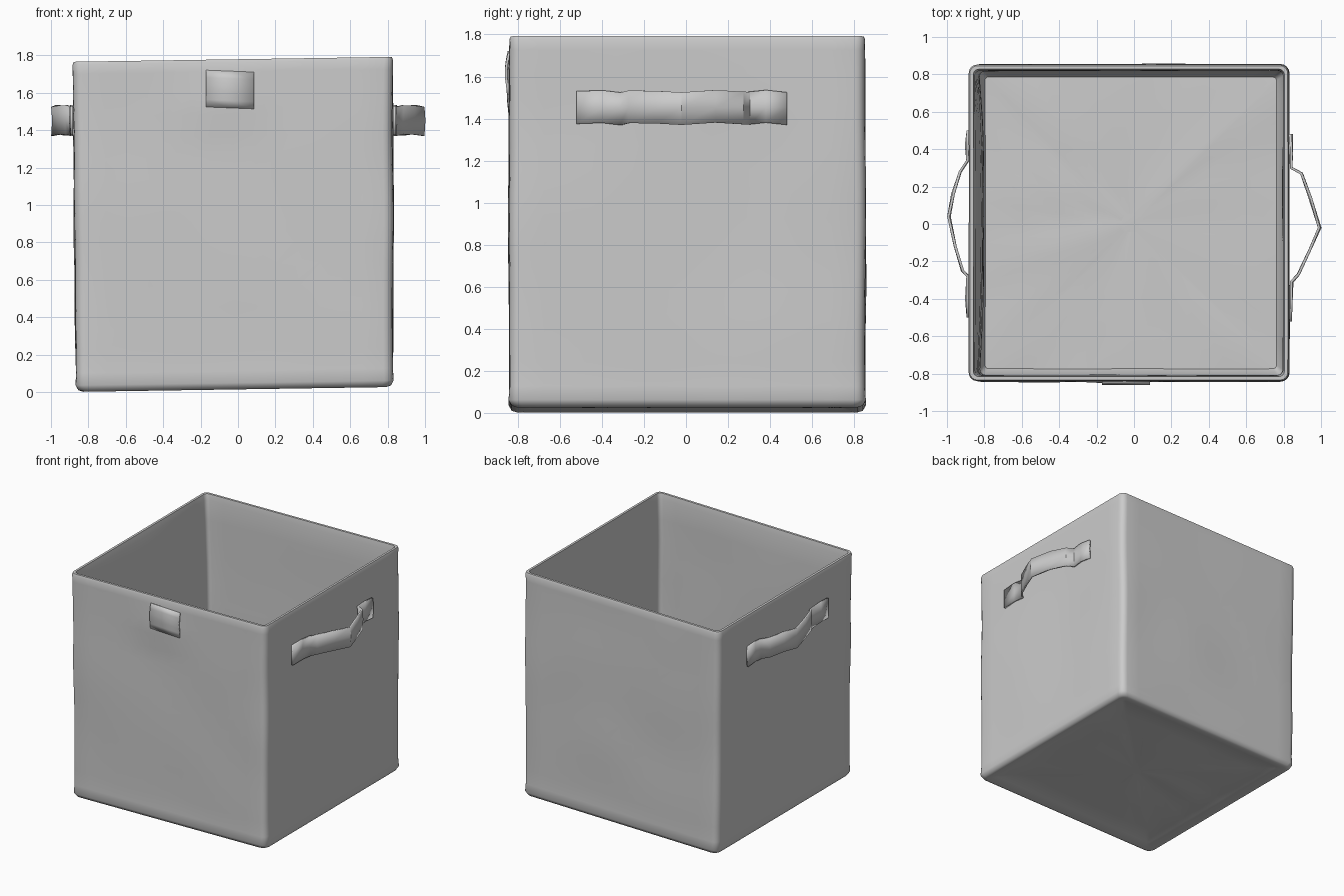
import bpy, bmesh, math
from mathutils import Vector, noise

cube = bpy.data.objects.get("Cube")
if cube:
    bpy.data.objects.remove(cube, do_unlink=True)

grey = bpy.data.materials.new("grey_fabric")
grey.use_nodes = True
grey.diffuse_color = (0.6, 0.6, 0.6, 1)
grey.node_tree.nodes["Principled BSDF"].inputs["Base Color"].default_value = (0.6, 0.6, 0.6, 1)


def finish(name, bm, angle=50, thickness=0):
    if not thickness:
        bmesh.ops.recalc_face_normals(bm, faces=bm.faces)
    mesh = bpy.data.meshes.new(name)
    bm.to_mesh(mesh)
    bm.free()
    mesh.materials.append(grey)
    ob = bpy.data.objects.new(name, mesh)
    bpy.context.collection.objects.link(ob)
    if thickness:
        mod = ob.modifiers.new("thickness", "SOLIDIFY")
        mod.thickness = thickness
        mod.offset = 0
    bpy.ops.object.select_all(action="DESELECT")
    ob.select_set(True)
    bpy.context.view_layer.objects.active = ob
    bpy.ops.object.shade_smooth_by_angle(angle=math.radians(angle))
    return ob


def rounded_square(half, radius, side=14, arc=4):
    """Outline of a rounded square, evenly sampled along each side."""
    pts = []
    flat = half - radius
    for k in range(4):
        c, s = math.cos(k * math.pi / 2), math.sin(k * math.pi / 2)
        quarter = [(half, -flat + 2 * flat * i / side) for i in range(side)]
        for i in range(arc):
            a = math.pi / 2 * i / arc
            quarter.append((flat + radius * math.cos(a), flat + radius * math.sin(a)))
        pts += [(x * c - y * s, x * s + y * c) for x, y in quarter]
    return pts


def sag(x, y, z, inner):
    """Soft cloth shape: leaning left wall, tilted base, shallow wrinkles."""
    up = z / 1.78
    mid = math.sin(math.pi * min(max(up, 0), 1))
    if x < 0:
        t = min(1, -x / 0.8)
        x -= 0.02 * up * t
        if inner:
            x += 0.045 * mid * t * max(0, 1 - y * y)
    # bulge under the front tag
    if y < -0.7 and not inner:
        y -= 0.018 * math.exp(-((x + 0.08) / 0.2) ** 2 - ((z - 1.53) / 0.12) ** 2)
    n = noise.noise_vector(Vector((x, y, z)) * 1.7) * 0.012 * mid
    if z < 0.1 and max(abs(x), abs(y)) < 0.7:
        z += 0.025 * abs(noise.noise(Vector((x * 3, y * 3, 1))))
    return (x + n.x - 0.018, y + n.y + 0.006, z + 0.017 * x * 0.9 + 0.014)


# Bin: one skin running from under the base, up, over the rim and down inside
levels = [(0.02, h, 0.02, False) for h in (0.05, 0.2, 0.4, 0.6, 0.75)]
levels += [(0.0, 0.81, 0.04, False), (0.008, 0.835, 0.05, False), (0.035, 0.85, 0.05, False)]
levels += [(0.1 + 1.6 * i / 14, 0.846, 0.05, False) for i in range(15)]
levels += [(1.75, 0.846, 0.045, False), (1.765, 0.84, 0.04, False), (1.765, 0.822, 0.03, True)]
levels += [(1.72 - 1.6 * i / 10, 0.815, 0.03, True) for i in range(11)]
levels += [(0.06, h, 0.02, True) for h in (0.78, 0.6, 0.4, 0.2, 0.05)]
bm = bmesh.new()
rings = [[bm.verts.new(sag(x, y, z, inner)) for x, y in rounded_square(h, r)]
         for z, h, r, inner in levels]
for a, b in zip(rings, rings[1:]):
    for i in range(len(a)):
        j = (i + 1) % len(a)
        bm.faces.new((a[i], a[j], b[j], b[i]))
bm.faces.new(rings[0])
bm.faces.new(rings[-1])
finish("fabric_bin", bm)


def strap(name, path, z_low, z_high):
    """Vertical band following a plan path, slightly crumpled."""
    bm = bmesh.new()
    rows = []
    for i, (x, y) in enumerate(path):
        wob = 0.006 * math.sin(i * 2.3)
        rows.append([bm.verts.new((x, y, z_low + wob)),
                     bm.verts.new((x - wob, y, (z_low + z_high) / 2)),
                     bm.verts.new((x, y, z_high + wob))])
    for a, b in zip(rows, rows[1:]):
        for k in range(2):
            bm.faces.new((a[k], b[k], b[k + 1], a[k + 1]))
    finish(name, bm, 40, 0.014)


# Carry handles: flat sewn ends with a loop standing off the wall
strap("left_handle", [(0.837, -0.52), (0.842, -0.4), (0.84, -0.31), (0.88, -0.27), (0.94, -0.14),
                      (0.99, -0.02), (0.945, 0.14), (0.895, 0.27), (0.84, 0.3),
                      (0.842, 0.38), (0.837, 0.48)], 1.375, 1.53)
strap("right_handle", [(-0.888, -0.5), (-0.892, -0.4), (-0.89, -0.28), (-0.915, -0.25), (-0.955, -0.12),
                       (-0.992, 0.04), (-0.965, 0.16), (-0.93, 0.28), (-0.89, 0.34),
                       (-0.892, 0.42), (-0.888, 0.5)], 1.375, 1.53)

# Front tag: small patch curling outward at its lower edge
bm = bmesh.new()
rows = []
for i in range(6):
    t = i / 5
    rows.append([bm.verts.new((x, -0.842 - 0.012 * math.sin(math.pi * min(1, t * 1.1)) - 0.004 * t,
                               1.715 - 0.195 * t - 0.04 * (x + 0.05))) for x in (-0.17, -0.045, 0.085)])
for a, b in zip(rows, rows[1:]):
    for k in range(2):
        bm.faces.new((a[k], b[k], b[k + 1], a[k + 1]))
finish("front_tag", bm, 40, 0.012)
